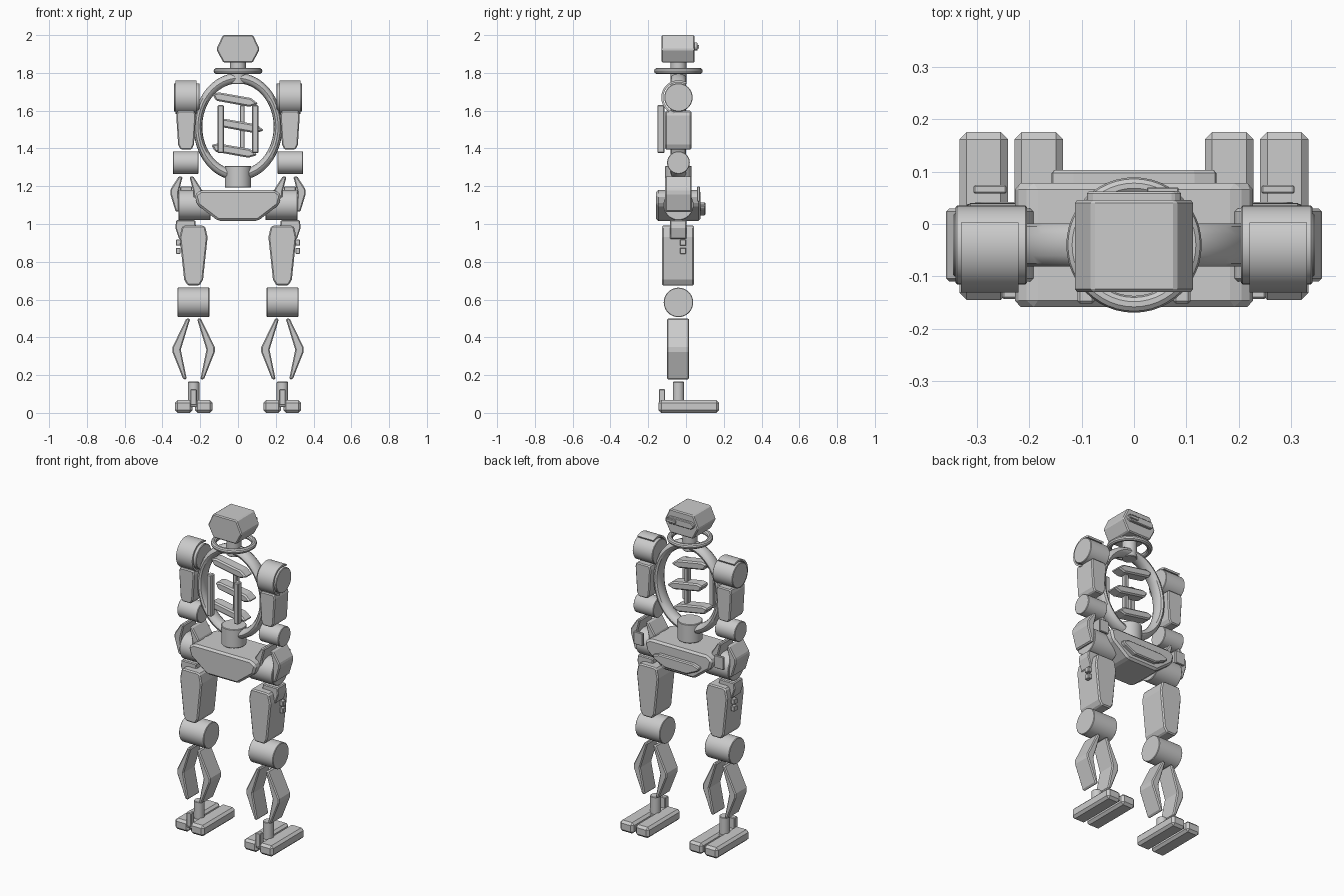
import bpy, bmesh, math

if "Cube" in bpy.data.objects:
    bpy.data.objects.remove(bpy.data.objects["Cube"])

YC = -0.04  # depth of the body's centre plane


def finish(name, bm, bevel=0.0, smooth=False):
    bmesh.ops.recalc_face_normals(bm, faces=bm.faces[:])
    me = bpy.data.meshes.new(name)
    bm.to_mesh(me)
    bm.free()
    ob = bpy.data.objects.new(name, me)
    bpy.context.collection.objects.link(ob)
    if bevel:
        m = ob.modifiers.new("bevel", 'BEVEL')
        m.width, m.segments, m.limit_method = bevel, 1, 'ANGLE'
    if smooth:
        bpy.context.view_layer.objects.active = ob
        for o in bpy.context.selected_objects:
            o.select_set(False)
        ob.select_set(True)
        bpy.ops.object.shade_smooth_by_angle(angle=math.radians(35))
    return ob


def prism(name, pts, y0, y1, bevel=0.006, cx=0.0, side=1):
    """Front (x, z) outline extruded in depth, optionally mirrored."""
    bm = bmesh.new()
    a = [bm.verts.new((side * (cx + x), y0, z)) for x, z in pts]
    b = [bm.verts.new((side * (cx + x), y1, z)) for x, z in pts]
    bm.faces.new(a)
    bm.faces.new(b[::-1])
    n = len(pts)
    for i in range(n):
        bm.faces.new((a[i], a[(i + 1) % n], b[(i + 1) % n], b[i]))
    return finish(name, bm, bevel)


def sym(half):
    """Complete an outline given its right half, top to bottom."""
    return half + [(-x, z) for x, z in reversed(half)]


def box(name, x0, x1, y0, y1, z0, z1, bevel=0.004, side=1):
    return prism(name, [(x0, z0), (x1, z0), (x1, z1), (x0, z1)], y0, y1, bevel, 0, side)


def cylinder(name, r, length, loc, along_x=False):
    bm = bmesh.new()
    bmesh.ops.create_cone(bm, cap_ends=True, segments=40, radius1=r, radius2=r, depth=length)
    ob = finish(name, bm, 0.003, True)
    ob.location = loc
    if along_x:
        ob.rotation_euler = (0, math.pi / 2, 0)
    return ob


def sweep(name, rings, closed):
    """Skin a list of equal cross-section loops."""
    bm = bmesh.new()
    vs = [[bm.verts.new(p) for p in r] for r in rings]
    n, k = len(vs), len(vs[0])
    for i in range(n if closed else n - 1):
        for j in range(k):
            p, q = vs[i], vs[(i + 1) % n]
            bm.faces.new((p[j], p[(j + 1) % k], q[(j + 1) % k], q[j]))
    if not closed:
        bm.faces.new(vs[0])
        bm.faces.new(vs[-1][::-1])
    return finish(name, bm, 0, True)


# Head, visor, neck
prism("head", sym([(0.08, 2.0), (0.115, 1.925), (0.078, 1.855)]), -0.13, 0.046, 0.006)
prism("visor", sym([(0.075, 1.96), (0.09, 1.945), (0.09, 1.93), (0.075, 1.918)]), 0.04, 0.062, 0.004)
box("visor_lens", -0.085, -0.025, 0.055, 0.07, 1.93, 1.948, 0.002, -1)
cylinder("neck", 0.042, 0.12, (0, YC, 1.80))

# Collar: thin round ring
rings = []
for i in range(48):
    t = 2 * math.pi * i / 48
    rings.append([((0.113 + 0.016 * math.cos(u)) * math.cos(t),
                   YC + (0.113 + 0.016 * math.cos(u)) * math.sin(t),
                   1.81 + 0.016 * math.sin(u)) for u in [j * math.pi / 5 for j in range(10)]])
sweep("collar_ring", rings, True)

# Torso: oval hoop
rings = []
for i in range(64):
    t = 2 * math.pi * i / 64
    ring = []
    for j in range(12):
        u = 2 * math.pi * j / 12
        r = 0.212 + 0.023 * math.cos(u)
        ring.append((r * math.cos(t), YC + 0.041 * math.sin(u), 1.515 + 1.21 * r * math.sin(t)))
    rings.append(ring)
sweep("torso_hoop", rings, True)

# Ribs: tilted pointed blades
for cx, z in ((-0.015, 1.655), (0.015, 1.515), (-0.02, 1.385)):
    rib = prism("rib", [(-0.125, 0.015), (-0.09, 0.028), (0.08, 0.025), (0.125, 0), (0.08, -0.022), (-0.1, -0.018)],
                -0.035, 0.035, 0.008)
    rib.location = (cx, YC, z)
    rib.rotation_euler = (0, math.radians(9), 0)
box("spine_bar", 0.01, 0.035, -0.065, -0.03, 1.39, 1.63)
for s in (1, -1):
    box("chest_plate", 0.075, 0.108, -0.152, -0.115, 1.375, 1.63, 0.005, s)

# Waist and pelvis
cylinder("waist", 0.07, 0.115, (0, YC, 1.25))
prism("pelvis", sym([(0.195, 1.18), (0.23, 1.155), (0.215, 1.10), (0.105, 1.016)]), -0.158, 0.078, 0.012)
prism("pelvis_plate", sym([(0.115, 1.115), (0.16, 1.10), (0.15, 1.08), (0.075, 1.045)]), 0.07, 0.103, 0.006)


def jaw_pair(name, cx, top, mid, bot, spread, y0, y1, side):
    """Two facing bent plates, as used for forearms and shins."""
    pts = [(0.018, top), (0.038, top + 0.003), (spread, mid + 0.013), (spread, mid - 0.013),
           (0.055, bot), (0.036, bot), (spread - 0.044, mid)]
    for m in (1, -1):
        prism(name, [(m * x, z) for x, z in pts], y0, y1, 0.006, cx, side)


for s in (1, -1):
    # Shoulder joint and curved guard
    cylinder("shoulder_joint", 0.075, 0.136, (s * 0.272, YC, 1.67), True)
    rings = []
    for i in range(25):
        a = math.radians(62 + 193 * i / 24)
        rings.append([(s * x, YC + r * math.cos(a), 1.67 + r * math.sin(a))
                      for x, r in ((0.22, 0.08), (0.33, 0.08), (0.33, 0.091), (0.22, 0.091))])
    sweep("shoulder_guard", rings, False)

    # Arm
    prism("upper_arm", sym([(0.045, 1.60), (0.052, 1.575), (0.042, 1.42), (0.03, 1.395)]),
          -0.11, 0.028, 0.006, 0.275, s)
    cylinder("elbow_joint", 0.06, 0.136, (s * 0.277, YC, 1.325), True)
    jaw_pair("forearm", 0.275, 1.25, 1.17, 1.065, 0.083, -0.11, 0.03, s)
    box("wrist_guard", 0.243, 0.306, 0.058, 0.074, 1.12, 1.198, 0.003, s)

    # Hand and fingers
    prism("hand", sym([(0.05, 1.02), (0.055, 0.98), (0.035, 0.92)]), -0.085, 0.002, 0.005, 0.277, s)
    for z in (0.885, 0.842):
        for x in (0.275, 0.305):
            box("finger", x, x + 0.024, -0.032, 0.0, z, z + 0.032, 0.003, s)

    # Leg
    cylinder("hip_joint", 0.08, 0.17, (s * 0.23, YC, 1.10), True)
    prism("thigh", sym([(0.05, 0.992), (0.062, 0.985), (0.074, 0.93), (0.05, 0.705), (0.032, 0.675)]),
          -0.127, 0.042, 0.007, 0.235, s)
    cylinder("knee_joint", 0.078, 0.168, (s * 0.236, YC, 0.585), True)
    jaw_pair("shin", 0.235, 0.498, 0.335, 0.178, 0.112, -0.1, 0.016, s)

    # Foot
    cylinder("ankle", 0.03, 0.12, (s * 0.235, YC, 0.105))
    box("heel_post", 0.218, 0.252, -0.143, -0.11, 0.04, 0.126, 0.004, s)
    box("foot_bridge", 0.215, 0.255, -0.14, 0.0, 0.03, 0.06, 0.004, s)
    for x0 in (0.135, 0.24):
        box("foot_bar", x0, x0 + 0.093, -0.145, 0.175, 0.0, 0.067, 0.014, s)
